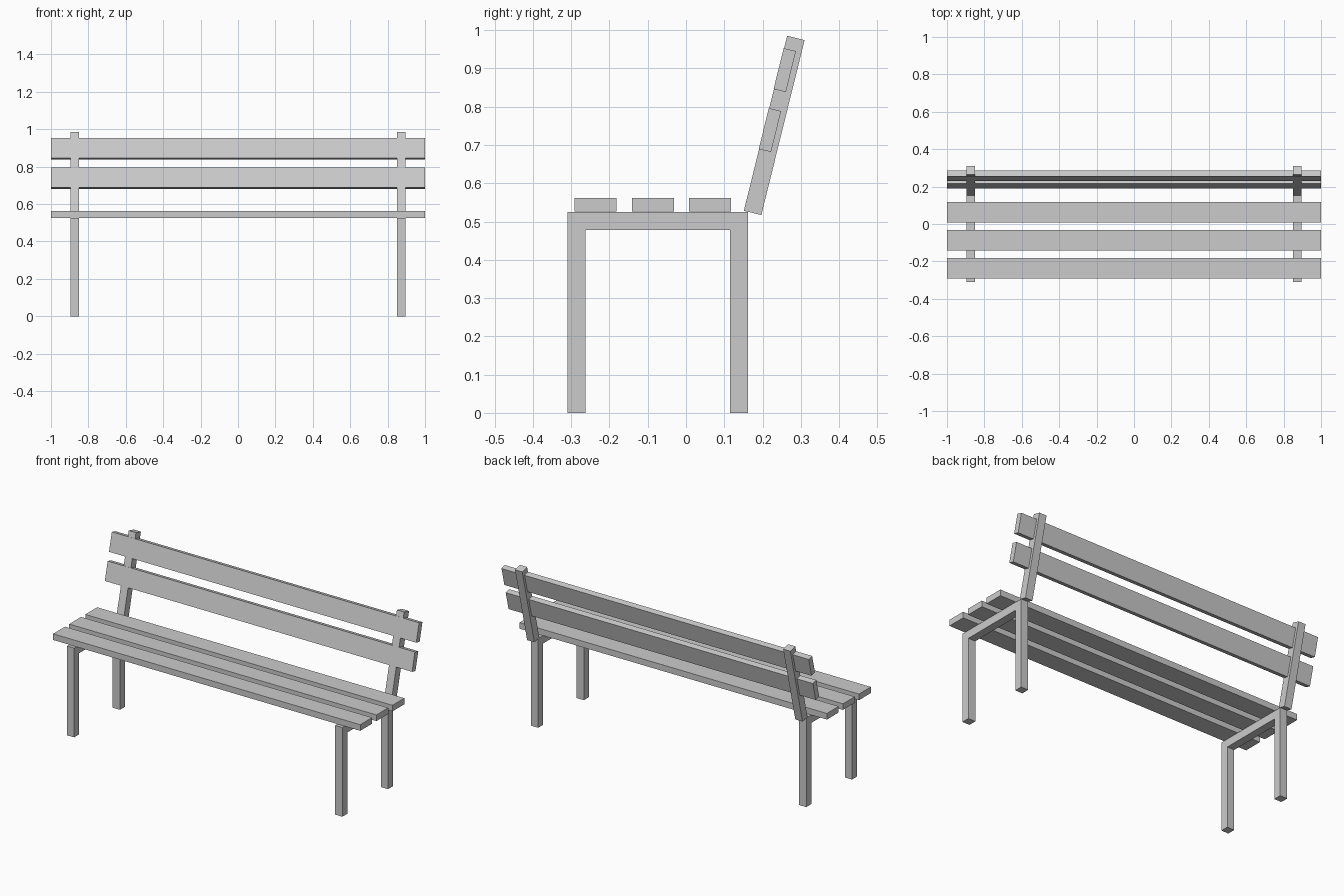
import bpy, bmesh, math

if "Cube" in bpy.data.objects:
    bpy.data.objects.remove(bpy.data.objects["Cube"])

TILT = math.radians(13.9)
POST_X, T = 0.873, 0.047


def box(name, size, loc, tilt=0.0):
    bpy.ops.mesh.primitive_cube_add(size=1, location=loc, rotation=(-tilt, 0, 0))
    ob = bpy.context.object
    ob.name = name
    ob.scale = size
    return ob


def extrude_profile(name, pts, x, width):
    # (y, z) outline extruded along x
    bm = bmesh.new()
    face = bm.faces.new([bm.verts.new((x - width / 2, y, z)) for y, z in pts])
    res = bmesh.ops.extrude_face_region(bm, geom=[face])
    verts = [g for g in res["geom"] if isinstance(g, bmesh.types.BMVert)]
    bmesh.ops.translate(bm, verts=verts, vec=(width, 0, 0))
    bmesh.ops.recalc_face_normals(bm, faces=bm.faces)
    me = bpy.data.meshes.new(name)
    bm.to_mesh(me)
    bm.free()
    ob = bpy.data.objects.new(name, me)
    bpy.context.collection.objects.link(ob)


# U-shaped leg frames and tilted back posts
y0, y1, top = -0.310, 0.162, 0.525
frame = [(y0, 0), (y0, top), (y1, top), (y1, 0),
         (y1 - T, 0), (y1 - T, top - T), (y0 + T, top - T), (y0 + T, 0)]
for side, x in (("left", -POST_X), ("right", POST_X)):
    extrude_profile(f"leg_frame_{side}", frame, x, T)
    box(f"back_post_{side}", (T, T, 0.471), (x, 0.2305, 0.751), TILT)

# Seat slats
for i, y in enumerate((-0.236, -0.086, 0.063)):
    box(f"seat_slat_{i + 1}", (2, 0.110, 0.036), (0, y, 0.544))

# Back slats, let into the front of the posts
for i, d in enumerate((-0.0145, 0.147)):
    off = -(T / 2 + 0.001) + 0.033 / 2
    y = 0.2305 + d * math.sin(TILT) + off * math.cos(TILT)
    z = 0.751 + d * math.cos(TILT) - off * math.sin(TILT)
    box(f"back_slat_{i + 1}", (2, 0.033, 0.110), (0, y, z), TILT)
